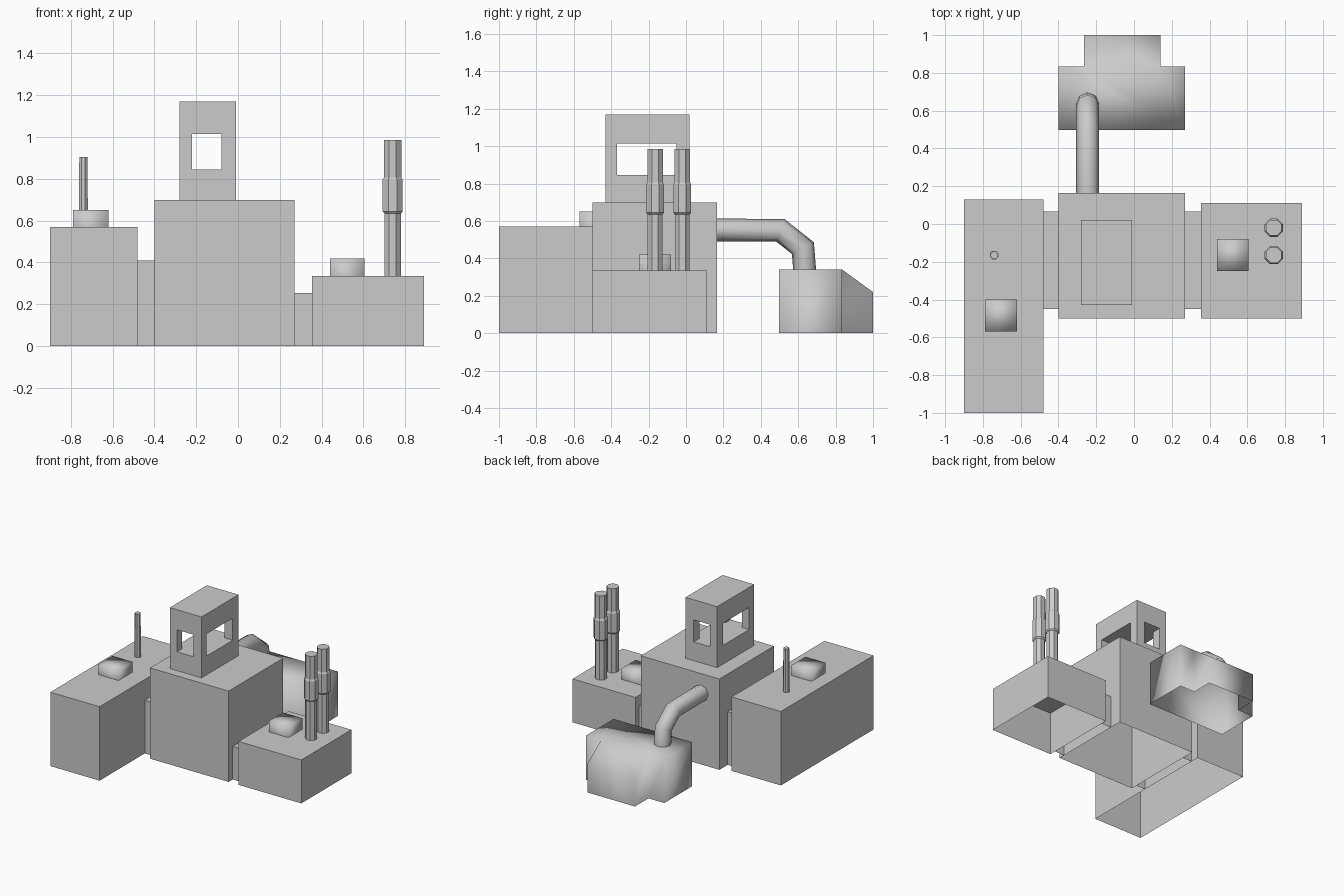
import bpy, bmesh, math
from mathutils import Vector

if "Cube" in bpy.data.objects:
    bpy.data.objects.remove(bpy.data.objects["Cube"])

grey = bpy.data.materials.new("plain grey")
grey.diffuse_color = (0.6, 0.6, 0.6, 1)
grey.use_nodes = True
grey.node_tree.nodes["Principled BSDF"].inputs["Base Color"].default_value = grey.diffuse_color


def finish(name, bm, smooth=False, recalc=True):
    if recalc:
        bmesh.ops.recalc_face_normals(bm, faces=bm.faces)
    for f in bm.faces:
        f.smooth = smooth
    me = bpy.data.meshes.new(name)
    bm.to_mesh(me)
    bm.free()
    me.materials.append(grey)
    ob = bpy.data.objects.new(name, me)
    bpy.context.collection.objects.link(ob)
    return ob


def open_box(name, x, y, z, skip=("-z",), smooth=False):
    """Box between ranges, without the faces named in skip."""
    bm = bmesh.new()
    bmesh.ops.create_cube(bm, size=1)
    for v in bm.verts:
        v.co = [r[0] if c < 0 else r[1] for c, r in zip(v.co, (x, y, z))]
    bm.normal_update()
    dirs = {"-z": (0, 0, -1), "-x": (-1, 0, 0), "+x": (1, 0, 0)}
    gone = [f for f in bm.faces if any(f.normal.dot(Vector(dirs[s])) > 0.9 for s in skip)]
    bmesh.ops.delete(bm, geom=gone, context="FACES")
    return finish(name, bm, smooth, recalc=False)


def bridge(bm, rings):
    loops = [[bm.verts.new(p) for p in r] for r in rings]
    n = len(loops[0])
    for a, b in zip(loops, loops[1:]):
        for i in range(n):
            j = (i + 1) % n
            bm.faces.new((a[i], a[j], b[j], b[i]))
    return loops


def lathe(name, x, y, profile, sides=8, smooth=False):
    """Upright turned part from (radius, height) pairs, closed on top."""
    bm = bmesh.new()
    angs = [math.tau * (i + 0.5) / sides for i in range(sides)]
    loops = bridge(bm, [[(x + r * math.cos(a), y + r * math.sin(a), z) for a in angs]
                        for r, z in profile])
    bm.faces.new(loops[-1])
    return finish(name, bm, smooth)


# Main blocks and the low links between them
open_box("main_block", (-0.4, 0.27), (-0.5, 0.165), (0, 0.7))
open_box("left_block", (-0.9, -0.48), (-1.0, 0.13), (0, 0.57))
open_box("right_block", (0.355, 0.89), (-0.5, 0.11), (0, 0.335))
open_box("left_link", (-0.48, -0.4), (-0.45, 0.065), (0, 0.41), ("-z", "-x", "+x"))
open_box("right_link", (0.27, 0.355), (-0.45, 0.065), (0, 0.255), ("-z", "-x", "+x"))

# Roof vents, softly shaded
open_box("left_vent", (-0.79, -0.62), (-0.57, -0.40), (0.57, 0.65), smooth=True)
open_box("right_vent", (0.44, 0.605), (-0.25, -0.08), (0.335, 0.42), smooth=True)

# Tower with openings through both axes, built from a 3x3x3 cell grid
xs, ys, zs = (-0.28, -0.22, -0.08, -0.01), (-0.43, -0.37, -0.05, 0.02), (0.7, 0.845, 1.015, 1.17)


def solid(i, j, k):
    if not all(0 <= c <= 2 for c in (i, j, k)):
        return False
    return k != 1 or (i != 1 and j != 1)


bm = bmesh.new()
for i in range(3):
    for j in range(3):
        for k in range(3):
            if not solid(i, j, k):
                continue
            for ax in range(3):
                for s in (0, 1):
                    nb = [i, j, k]
                    nb[ax] += 2 * s - 1
                    if solid(*nb) or nb[2] < 0:
                        continue
                    quad = []
                    for u, w in ((0, 0), (1, 0), (1, 1), (0, 1)):
                        c = [i, j, k]
                        c[ax] += s
                        c[(ax + 1) % 3] += u
                        c[(ax + 2) % 3] += w
                        quad.append(bm.verts.new((xs[c[0]], ys[c[1]], zs[c[2]])))
                    bm.faces.new(quad if s else quad[::-1])
bmesh.ops.remove_doubles(bm, verts=bm.verts, dist=0.001)
finish("tower", bm, recalc=False)

# Twin chimneys with a thicker collar, and a thin mast
for n, y in enumerate((-0.02, -0.165)):
    lathe(f"chimney_{n + 1}", 0.74, y,
          [(0.043, 0.335), (0.043, 0.635), (0.052, 0.645), (0.052, 0.795),
           (0.045, 0.807), (0.045, 0.985)])
lathe("mast", -0.74, -0.165, [(0.024, 0.57), (0.021, 0.905)], smooth=False)

# Bent pipe from the main block down into the rear tank, mitred at the bends
path = [Vector((-0.245, y, z)) for y, z in ((0.165, 0.552), (0.505, 0.55), (0.625, 0.455), (0.635, 0.33))]
rings = []
for i, p in enumerate(path):
    d_in = (p - path[max(i - 1, 0)]).normalized() if i else (path[1] - p).normalized()
    d_out = (path[i + 1] - p).normalized() if i < len(path) - 1 else d_in
    t = (d_in + d_out).normalized()
    up = Vector((1, 0, 0)).cross(t) / t.dot(d_in)
    rings.append([p + 0.061 * (math.cos(a) * Vector((1, 0, 0)) + math.sin(a) * up)
                  for a in (math.tau * s / 8 for s in range(8))])
bm = bmesh.new()
bridge(bm, rings)
pipe = finish("bent_pipe", bm, True)

# Rear tank: block with a narrower sloping nose, open underneath
plan = [(-0.4, 0.497), (0.27, 0.497), (0.27, 0.835), (0.14, 0.835),
        (0.14, 1.0), (-0.265, 1.0), (-0.265, 0.835), (-0.4, 0.835)]
bm = bmesh.new()
base, top = bridge(bm, [[(x, y, 0) for x, y in plan],
                        [(x, y, 0.22 if y > 0.9 else 0.34) for x, y in plan]])
bm.faces.new([top[i] for i in (0, 1, 2, 3, 6, 7)])
bm.faces.new([top[i] for i in (3, 4, 5, 6)])
finish("rear_tank", bm, True)
